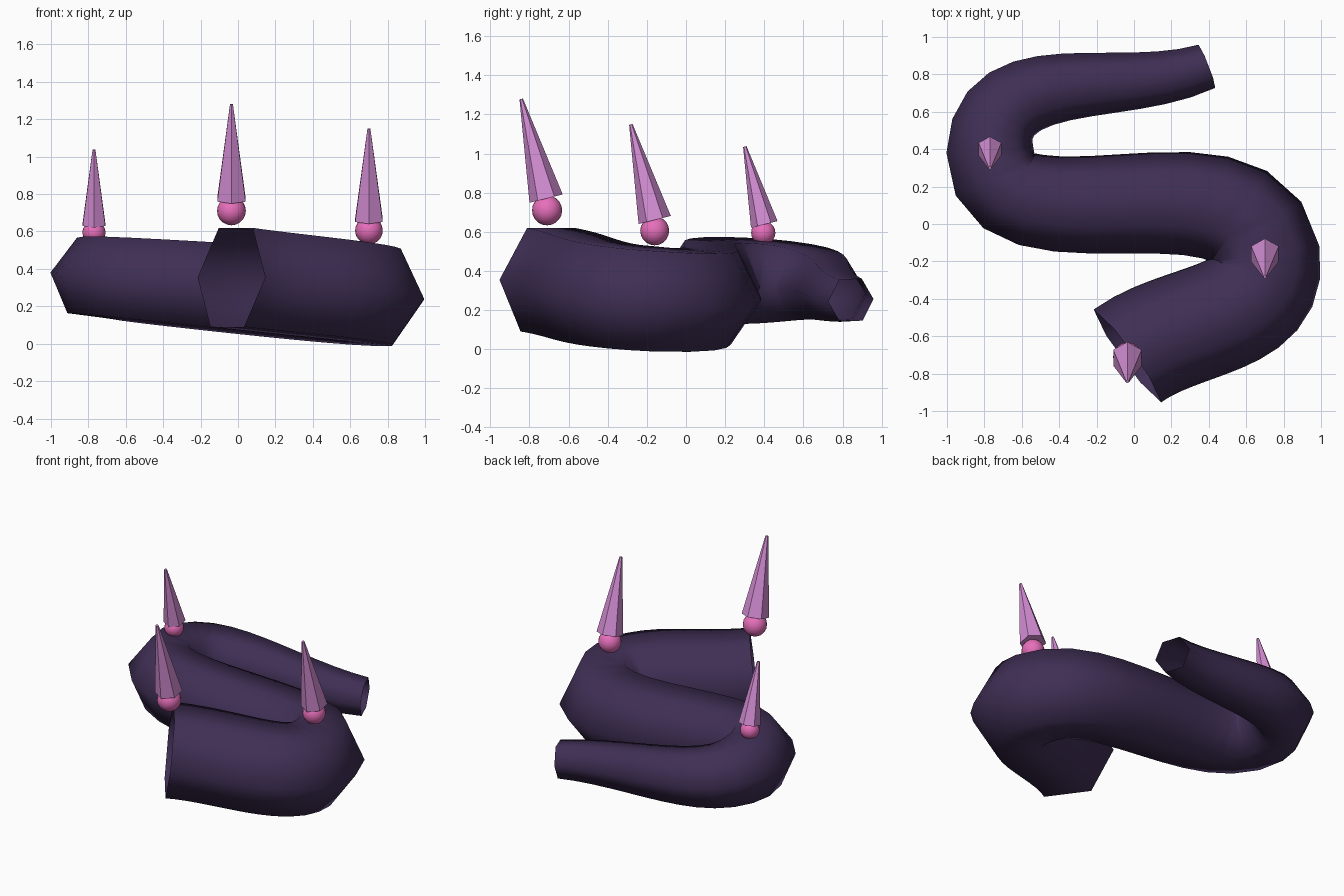
import bpy
from math import sin, cos

if "Cube" in bpy.data.objects:
    bpy.data.objects.remove(bpy.data.objects["Cube"])


def material(name, rgb):
    m = bpy.data.materials.new(name)
    m.diffuse_color = (*rgb, 1)
    m.use_nodes = True
    m.node_tree.nodes["Principled BSDF"].inputs["Base Color"].default_value = m.diffuse_color
    return m


body_mat = material("dark_purple", (0.05, 0.028, 0.09))
spike_mat = material("lilac", (0.66, 0.27, 0.66))
bulb_mat = material("pink", (0.8, 0.16, 0.5))

# Tapering S-shaped body: six-sided open tube swept along a curve (x, y, z, radius)
PATH = [(-0.035, -0.705, 0.355, 0.307),
        (0.70, -0.17, 0.258, 0.297),
        (-0.77, 0.39, 0.35, 0.235),
        (0.39, 0.843, 0.25, 0.124)]
curve = bpy.data.curves.new("body", "CURVE")
curve.dimensions = "3D"
curve.resolution_u = 12
curve.bevel_depth = 1.0
curve.bevel_resolution = 1
spline = curve.splines.new("BEZIER")
spline.bezier_points.add(len(PATH) - 1)
for p, (x, y, z, r) in zip(spline.bezier_points, PATH):
    p.co = (x, y, z)
    p.radius = r
for p in spline.bezier_points:
    p.handle_left_type = p.handle_right_type = "AUTO"
body = bpy.data.objects.new("body", curve)
bpy.context.collection.objects.link(body)
bpy.context.view_layer.objects.active = body
body.select_set(True)
bpy.ops.object.convert(target="MESH")
body = bpy.context.object
body.name = "body"
body.data.materials.clear()
body.data.materials.append(body_mat)
bpy.ops.object.shade_smooth()

# Round bulbs with six-sided spikes leaning towards the front
TILT = 0.245


def spike(i, bulb, bulb_r, base, base_r, length):
    bpy.ops.mesh.primitive_uv_sphere_add(segments=16, ring_count=10,
                                         radius=bulb_r, location=bulb)
    ball = bpy.context.object
    ball.name = f"bulb_{i}"
    ball.data.materials.append(bulb_mat)
    bpy.ops.object.shade_smooth()
    x, y, z = base
    h = length / 2
    bpy.ops.mesh.primitive_cone_add(
        vertices=6, radius1=base_r, radius2=0.009, depth=length,
        location=(x, y - h * sin(TILT), z + h * cos(TILT)),
        rotation=(TILT, 0, 0))
    cone = bpy.context.object
    cone.name = f"spike_{i}"
    cone.data.materials.append(spike_mat)


spike(1, (-0.035, -0.71, 0.71), 0.077, (-0.035, -0.715, 0.77), 0.0875, 0.525)
spike(2, (0.70, -0.16, 0.605), 0.074, (0.70, -0.16, 0.661), 0.085, 0.503)
spike(3, (-0.77, 0.395, 0.595), 0.062, (-0.77, 0.40, 0.638), 0.07, 0.41)
